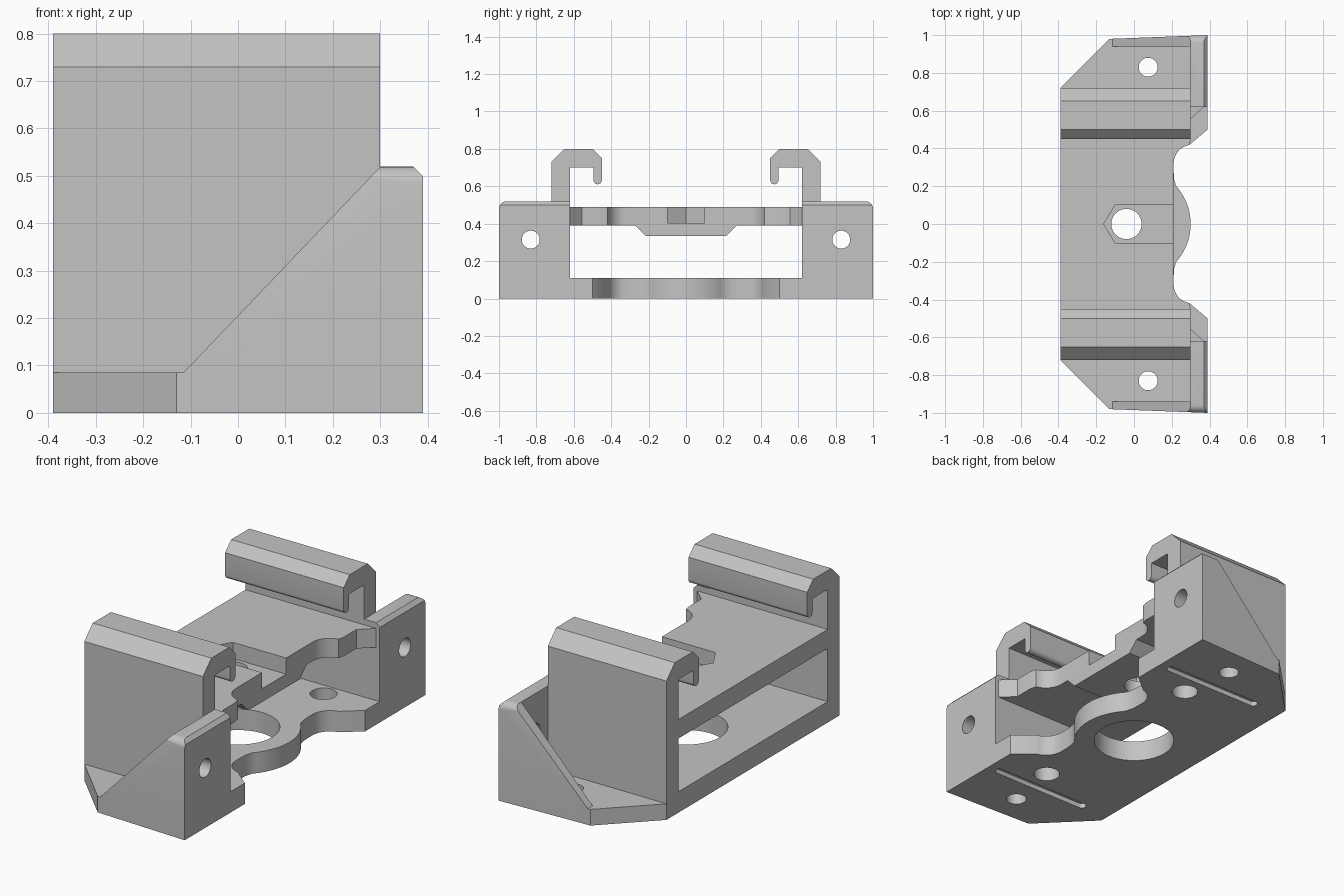
import bpy, bmesh
from math import sin, cos, radians

if "Cube" in bpy.data.objects:
    bpy.data.objects.remove(bpy.data.objects["Cube"])

grey = bpy.data.materials.new("plain grey")
grey.use_nodes = True
grey.diffuse_color = (0.55, 0.55, 0.55, 1)
grey.node_tree.nodes["Principled BSDF"].inputs["Base Color"].default_value = (0.55, 0.55, 0.55, 1)


def arc(cx, cy, r, start, end, n):
    """Points along a circular arc, in degrees."""
    angles = [radians(start + (end - start) * i / n) for i in range(n + 1)]
    return [(cx + r * cos(a), cy + r * sin(a)) for a in angles]


def circle(cx, cy, r):
    return arc(cx, cy, r, 0, 360, 40)[:-1]


def mirrored(half):
    """Complete an outline that is symmetric in its second coordinate."""
    return half + [(u, -v) for u, v in reversed(half) if abs(v) > 1e-6]


def flip(points, axis, side):
    return [(u * side, v) if axis == "x" else (u, v * side) for u, v in points]


def prism(name, points, axis, low, high):
    """Extrude a flat outline along one axis."""
    place = {"x": lambda u, v, w: (w, u, v),
             "y": lambda u, v, w: (u, w, v),
             "z": lambda u, v, w: (u, v, w)}[axis]
    bm = bmesh.new()
    bottom = [bm.verts.new(place(u, v, low)) for u, v in points]
    top = [bm.verts.new(place(u, v, high)) for u, v in points]
    bm.faces.new(bottom)
    bm.faces.new(top)
    for i in range(len(points)):
        j = (i + 1) % len(points)
        bm.faces.new((bottom[i], bottom[j], top[j], top[i]))
    bmesh.ops.recalc_face_normals(bm, faces=bm.faces)
    mesh = bpy.data.meshes.new(name)
    bm.to_mesh(mesh)
    bm.free()
    mesh.materials.append(grey)
    obj = bpy.data.objects.new(name, mesh)
    bpy.context.collection.objects.link(obj)
    return obj


def combine(target, other, operation):
    """Apply a boolean and discard the second solid."""
    mod = target.modifiers.new("boolean", "BOOLEAN")
    mod.operation, mod.solver, mod.object = operation, "EXACT", other
    bpy.context.view_layer.objects.active = target
    bpy.ops.object.modifier_apply(modifier=mod.name)
    bpy.data.objects.remove(other)


def cut(target, points, axis, low, high):
    cutter = prism("cutter", points, axis, low, high)
    cutter.hide_render = True
    combine(target, cutter, "DIFFERENCE")


def box(u0, u1, v0, v1):
    return [(u0, v0), (u1, v0), (u1, v1), (u0, v1)]


# Base plate with a round front lobe, scallops and chamfered back corners
scallop = [(0.212, 0.24), (0.21, 0.28)] + arc(0.31, 0.32, 0.1, 180, 100, 8)
base_half = (arc(0, 0, 0.3, 0, 42, 10) + scallop
             + [(0.39, 0.5), (0.39, 1), (-0.13, 0.98), (-0.39, 0.72)])
frame = prism("bracket_frame", mirrored(base_half), "z", 0, 0.11)
for side in (1, -1):
    y0, y1 = sorted((0.72 * side, 1.2 * side))
    cut(frame, box(-0.6, 0.3, y0, y1), "z", 0.085, 0.5)

# Upper plate with a pointed pocket and a boss underneath
upper_half = ([(0.21, 0.24), (0.21, 0.28)] + arc(0.31, 0.32, 0.1, 180, 100, 8)
              + [(0.3, 0.45), (0.3, 0.555), (0.37, 0.62), (0.37, 0.64), (-0.39, 0.64)])
upper_plate = prism("upper_plate", mirrored(upper_half), "z", 0.39, 0.49)
boss = [(-0.28, 0.4), (-0.27, 0.39), (-0.215, 0.335), (0.215, 0.335), (0.27, 0.39), (0.28, 0.4)]
combine(upper_plate, prism("boss", boss[1:-1] + [(0.26, 0.4), (-0.26, 0.4)], "x", -0.2, 0.21), "UNION")
cut(upper_plate, [(-0.16, 0), (-0.1, 0.1), (0.4, 0.1), (0.4, -0.1), (-0.1, -0.1)], "z", 0.405, 0.7)
cut(upper_plate, circle(-0.04, 0, 0.08), "z", 0.2, 0.7)
combine(frame, upper_plate, "UNION")

# Hooked walls and end blocks, one per side
hook = ([(0.72, 0.05), (0.72, 0.73), (0.65, 0.8), (0.5, 0.8), (0.45, 0.75)]
        + arc(0.4725, 0.633, 0.0225, 180, 360, 10)
        + [(0.495, 0.7), (0.62, 0.7), (0.62, 0.05)])
block = [(-0.13, 0.98), (0.39, 1), (0.39, 0.62), (0.3, 0.62), (0.3, 0.94), (-0.115, 0.94)]
slope = [(-0.5, 0.085), (-0.115, 0.085), (0.3, 0.519), (0.3, 0.7), (-0.5, 0.7)]
corner = arc(0.96, 0.48, 0.04, 0, 90, 6) + [(0.96, 0.7), (1.2, 0.7), (1.2, 0.48)]
for side in (1, -1):
    end_block = prism("end_block", flip(block, "y", side), "z", 0, 0.52)
    y0, y1 = sorted((0.9 * side, 1.2 * side))
    cut(end_block, slope, "y", y0, y1)
    cut(end_block, flip(corner, "x", side), "x", -0.6, 0.6)
    cut(end_block, [(0.37, 0.52), (0.39, 0.5), (0.5, 0.5), (0.5, 0.6), (0.37, 0.6)], "y", -1.2, 1.2)
    combine(frame, end_block, "UNION")
    hook_wall = prism("hook_wall", flip(hook, "x", side), "x", -0.39, 0.3)
    combine(frame, hook_wall, "UNION")

# Holes through base and front walls, grooves underneath
cut(frame, circle(0, 0, 0.2), "z", -0.1, 0.2)
for side in (1, -1):
    cut(frame, circle(0.075, 0.83 * side, 0.05), "z", -0.1, 0.3)
    cut(frame, circle(0.12, 0.54 * side, 0.065), "z", -0.1, 0.2)
    cut(frame, circle(0.83 * side, 0.315, 0.048), "x", 0.2, 0.6)
    groove = arc(0.32, 0.67 * side, 0.022, -90, 90, 8) + arc(-0.22, 0.67 * side, 0.022, 90, 270, 8)
    cut(frame, groove, "z", -0.1, 0.025)

# Clean flat faces and smooth the curved ones
bm = bmesh.new()
bm.from_mesh(frame.data)
bmesh.ops.remove_doubles(bm, verts=bm.verts, dist=0.0001)
bmesh.ops.dissolve_limit(bm, angle_limit=radians(0.5), verts=bm.verts, edges=bm.edges)
bm.to_mesh(frame.data)
bm.free()
bpy.ops.object.select_all(action="DESELECT")
frame.select_set(True)
bpy.context.view_layer.objects.active = frame
bpy.ops.object.shade_smooth_by_angle(angle=radians(30))
